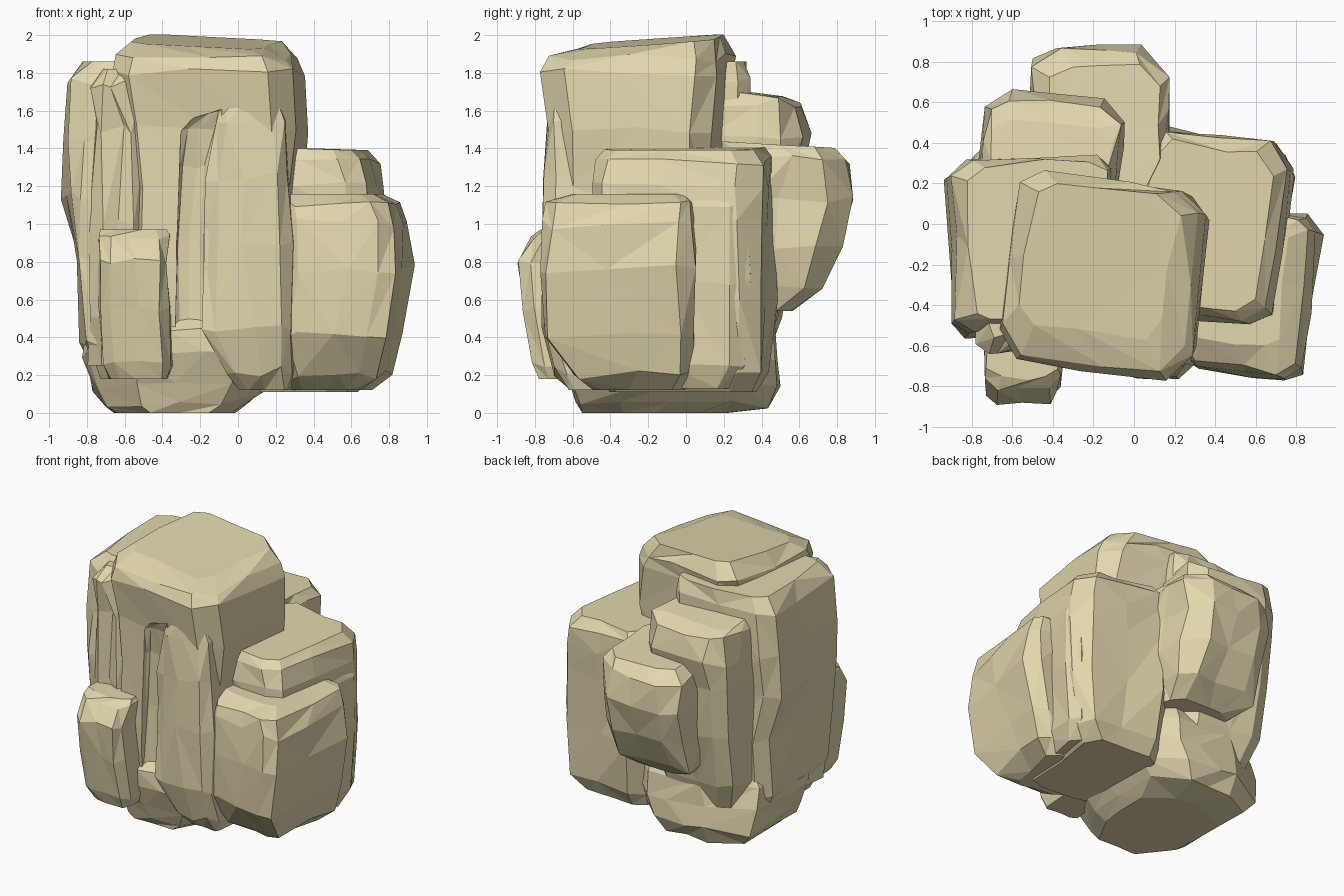
import bpy, bmesh, math, random
from mathutils import Vector, Matrix

random.seed(7)
stone = bpy.data.materials.new("sandstone")
stone.diffuse_color = (0.76, 0.68, 0.42, 1)


def block(name, levels, rot=0, cut=0.2, tilt=(0, 0), rough=0.018):
    """Faceted boulder from levels (z, x0, x1, y0, y1); tilt slopes the top."""
    bm = bmesh.new()
    rings = []
    xs = [v for l in levels for v in l[1:3]]
    ys = [v for l in levels for v in l[3:5]]
    pivot = Vector(((min(xs) + max(xs)) / 2, (min(ys) + max(ys)) / 2, 0))
    turn = Matrix.Rotation(math.radians(rot), 3, 'Z')
    cuts = [cut * random.uniform(0.6, 1.4) for _ in range(8)]
    for i, (z, x0, x1, y0, y1) in enumerate(levels):
        w, d = x1 - x0, y1 - y0
        m = min(w, d)
        c = [k * m for k in cuts]
        mx, my = x0 + w * random.uniform(.4, .6), y0 + d * random.uniform(.4, .6)
        pts = [(x0 + c[0], y0), (mx, y0), (x1 - c[1], y0),
               (x1, y0 + c[2]), (x1, my), (x1, y1 - c[3]),
               (x1 - c[4], y1), (mx, y1), (x0 + c[5], y1),
               (x0, y1 - c[6]), (x0, my), (x0, y0 + c[7])]
        last = i == len(levels) - 1
        flat = i == 0 or last
        ring = []
        for x, y in pts:
            j = [random.uniform(-rough, rough) for _ in range(3)]
            h = z + (0 if flat else j[2] * 1.5)
            if last:
                h += tilt[0] * (x - (x0 + x1) / 2) + tilt[1] * (y - (y0 + y1) / 2)
            p = Vector((x + j[0], y + j[1], h)) - pivot
            ring.append(bm.verts.new(turn @ p + pivot))
        rings.append(ring)
    for a, b in zip(rings, rings[1:]):
        for k in range(12):
            n = (k + 1) % 12
            q = [a[k], a[n], b[n], b[k]]
            if random.random() < 0.5:
                q = q[1:] + q[:1]
            bm.faces.new((q[0], q[1], q[2]))
            bm.faces.new((q[0], q[2], q[3]))
    bm.faces.new(rings[0][::-1])
    bm.faces.new(rings[-1])
    bmesh.ops.triangulate(bm, faces=[f for f in bm.faces if len(f.verts) > 4])
    bmesh.ops.recalc_face_normals(bm, faces=bm.faces[:])
    me = bpy.data.meshes.new(name)
    bm.to_mesh(me)
    bm.free()
    me.materials.append(stone)
    ob = bpy.data.objects.new(name, me)
    bpy.context.collection.objects.link(ob)
    return ob


# Tall central column
main = block("main_column", [
    (.12, -.46, .16, -.48, .15), (.24, -.54, .24, -.58, .18),
    (.44, -.54, .28, -.68, .18), (.80, -.54, .28, -.68, .17),
    (1.2, -.54, .30, -.68, .17), (1.5, -.57, .34, -.69, .18),
    (1.80, -.62, .325, -.725, .20), (1.88, -.61, .28, -.70, .21),
    (1.965, -.54, .17, -.54, .17)], rot=-8, cut=.14, tilt=(-.05, .07))

# Vertical crack in the front of the column
crack = block("crack_cutter", [
    (.36, -.33, -.17, -1, -.61), (.9, -.33, -.18, -1, -.60),
    (1.3, -.31, -.16, -1, -.61), (1.5, -.30, -.10, -1, -.64),
    (1.58, -.27, -.08, -1, -.68)], cut=.12, tilt=(.3, 0), rough=.008)
crack.hide_render = True
mod = main.modifiers.new("crack", 'BOOLEAN')
mod.operation, mod.object, mod.solver = 'DIFFERENCE', crack, 'EXACT'
bpy.context.view_layer.objects.active = main
bpy.ops.object.modifier_apply(modifier=mod.name)
bpy.data.objects.remove(crack)

# Broad rib right of the crack
block("front_rib", [
    (.12, .02, .28, -.60, -.2), (.22, -.06, .31, -.68, -.2),
    (.44, -.16, .31, -.745, -.2), (.9, -.17, .31, -.75, -.2),
    (1.25, -.16, .28, -.745, -.2), (1.55, -.10, .26, -.73, -.2),
    (1.72, -.04, .22, -.70, -.3)], rot=-4, cut=.14)

# Foot the boulder stands on
block("base", [
    (.0, -.64, -.02, -.54, .22), (.05, -.70, .06, -.57, .42),
    (.14, -.76, .15, -.60, .49), (.30, -.81, .28, -.68, .49),
    (.46, -.80, .28, -.66, .47), (.60, -.70, .20, -.5, .40)], cut=.24)

# Left slab
block("left_slab", [
    (.18, -.74, -.2, -.45, .22), (.36, -.82, -.15, -.55, .27),
    (.80, -.84, -.12, -.55, .29), (1.15, -.91, -.10, -.54, .31),
    (1.45, -.91, -.09, -.54, .32), (1.75, -.88, -.09, -.53, .32),
    (1.86, -.80, -.12, -.47, .30)], cut=.10, rot=2, tilt=(0, 0))

# Narrow left front shoulder
block("left_shoulder", [
    (.25, -.78, -.5, -.55, -.1), (.5, -.80, -.48, -.61, -.1),
    (1.0, -.78, -.48, -.62, -.1), (1.5, -.76, -.50, -.62, -.1),
    (1.74, -.77, -.52, -.63, -.1), (1.82, -.72, -.53, -.55, -.1)], cut=.16)

# Back left slab, one step lower
block("back_left_slab", [
    (.28, -.64, -.1, .1, .42), (.50, -.72, -.08, .1, .50),
    (.90, -.75, -.07, .1, .56), (1.25, -.76, -.07, .1, .60),
    (1.46, -.75, -.07, .1, .63), (1.64, -.73, -.08, .1, .60),
    (1.70, -.70, -.12, .1, .50)], rot=-5, cut=.16, tilt=(0, -.12))

# Overhanging lump at the back
block("back_lump", [
    (.54, -.38, .10, .2, .56), (.65, -.48, .14, .2, .71),
    (.88, -.50, .16, .2, .82), (1.14, -.51, .16, .2, .88),
    (1.34, -.49, .16, .2, .85), (1.42, -.42, .13, .2, .77)],
    cut=.16, tilt=(0, -.06))

# Wide right block behind the right front boulder
block("right_block", [
    (.11, .05, .60, -.40, .36), (.22, .02, .70, -.46, .43),
    (.60, -.02, .73, -.46, .44), (1.0, -.02, .74, -.46, .44),
    (1.20, -.02, .74, -.47, .44), (1.33, -.02, .70, -.45, .43),
    (1.40, .05, .64, -.40, .38)], rot=-7, cut=.13, tilt=(-.03, .0))

# Ledge wrapping the right block
block("right_ledge", [
    (.13, .25, .66, -.40, .26), (.26, .25, .72, -.5, .33),
    (.7, .25, .755, -.5, .35), (1.1, .25, .755, -.5, .34),
    (1.20, .25, .71, -.48, .29)], rot=-7, cut=.14)

# Right front boulder, undercut at the front
block("right_front_boulder", [
    (.12, .30, .66, -.48, -.02), (.20, .30, .76, -.59, .03),
    (.42, .30, .82, -.74, .06), (.76, .30, .885, -.745, .07),
    (1.0, .30, .87, -.735, .07), (1.10, .30, .82, -.715, .05),
    (1.16, .30, .74, -.60, -.01)], rot=-7, cut=.12)

# Small block at the front left
block("front_left_block", [
    (.18, -.68, -.37, -.77, -.4), (.26, -.72, -.35, -.81, -.4),
    (.55, -.73, -.36, -.86, -.4), (.80, -.73, -.37, -.885, -.4),
    (.93, -.73, -.37, -.81, -.4), (.97, -.72, -.38, -.76, -.4)],
    rot=0, cut=.12, rough=.012)
